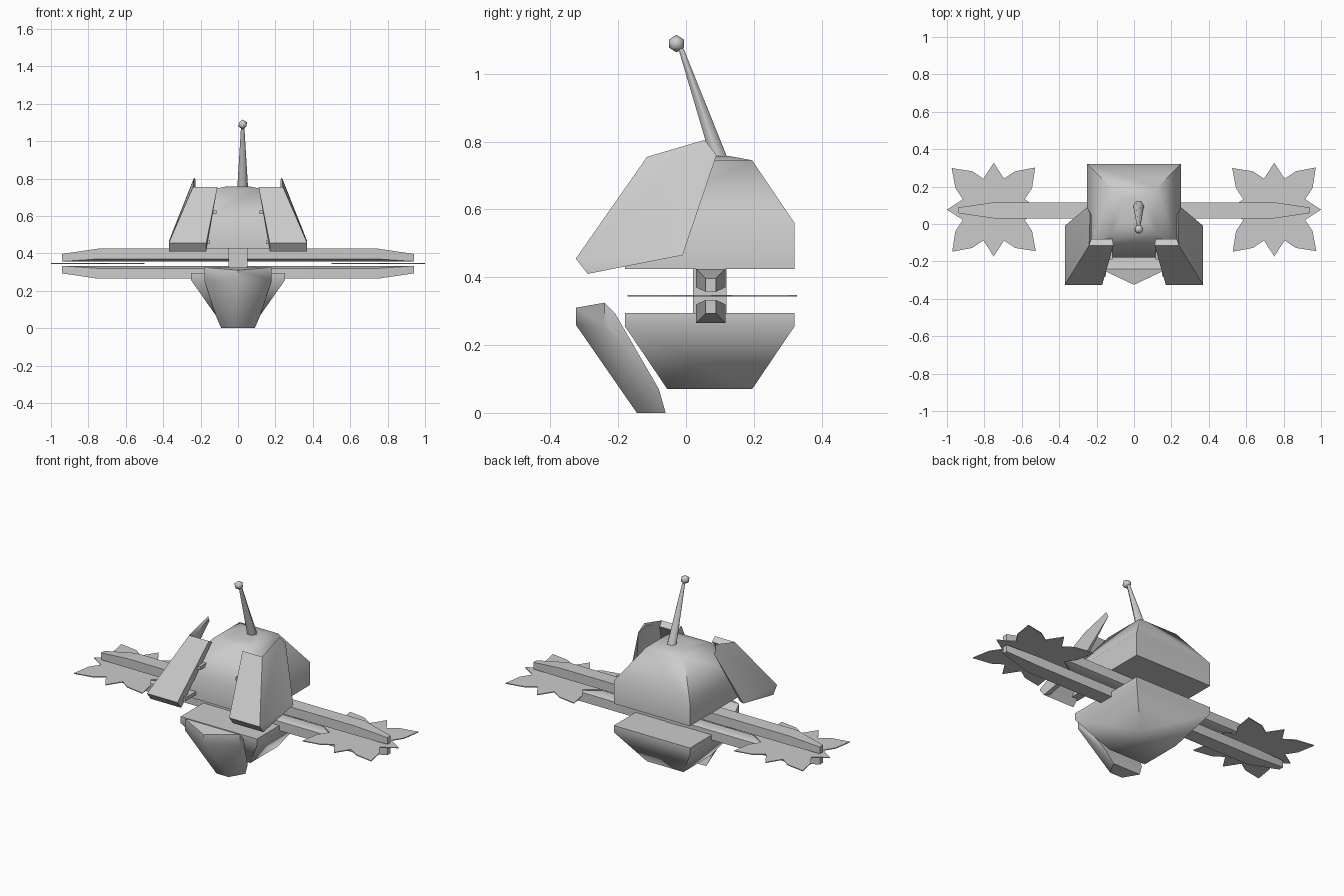
import bpy, bmesh, math
from mathutils import Vector

if "Cube" in bpy.data.objects:
    bpy.data.objects.remove(bpy.data.objects["Cube"])

grey = bpy.data.materials.new("plain grey")
grey.diffuse_color = (0.6, 0.6, 0.6, 1)
grey.use_nodes = True
grey.node_tree.nodes["Principled BSDF"].inputs["Base Color"].default_value = grey.diffuse_color


def finish(name, bm, angle=40):
    bmesh.ops.recalc_face_normals(bm, faces=bm.faces)
    me = bpy.data.meshes.new(name)
    bm.to_mesh(me)
    bm.free()
    me.materials.append(grey)
    me.shade_smooth()
    me.set_sharp_from_angle(angle=math.radians(angle))
    ob = bpy.data.objects.new(name, me)
    bpy.context.collection.objects.link(ob)
    return ob


def hull(name, points, angle=40):
    """Solid convex block around a few corner points."""
    bm = bmesh.new()
    for p in points:
        bm.verts.new(p)
    bmesh.ops.convex_hull(bm, input=bm.verts)
    loose = [v for v in bm.verts if not v.link_faces]
    bmesh.ops.delete(bm, geom=loose, context='VERTS')
    bmesh.ops.dissolve_limit(bm, angle_limit=0.02, verts=bm.verts, edges=bm.edges)
    return finish(name, bm, angle)


def both(points):
    """Points plus their mirror images across x = 0."""
    return points + [(-x, y, z) for x, y, z in points]


def sided(name, points, angle=40):
    """One block on the right and its mirror on the left."""
    hull("right_" + name, points, angle)
    hull("left_" + name, [(-x, y, z) for x, y, z in points], angle)


def box(x0, x1, y0, y1, z0, z1):
    return [(x, y, z) for x in (x0, x1) for y in (y0, y1) for z in (z0, z1)]


def layers(rows):
    """Stacked rectangles: half width, y range, height."""
    return both([(x, y, z) for x, y0, y1, z in rows for y in (y0, y1)])


# Upper and lower bodies
hull("upper_body", layers([(0.25, -0.18, 0.32, 0.425), (0.25, -0.18, 0.32, 0.56),
                           (0.125, -0.055, 0.195, 0.745), (0.065, 0.01, 0.13, 0.757)]), 65)
hull("lower_body", layers([(0.25, -0.18, 0.32, 0.295), (0.25, -0.18, 0.32, 0.255),
                           (0.12, -0.055, 0.195, 0.07)]), 65)

# Central post between the bodies
hull("centre_post", box(-0.05, 0.05, 0.02, 0.12, 0.28, 0.44))

# Long bars above and below the blades
for name, s in (("upper_bar", 1), ("lower_bar", -1)):
    pts = []
    for x, w, low, high in ((0.75, 0.043, 0.025, 0.08), (0.94, 0.015, 0.012, 0.052)):
        pts += [(x, 0.073 + d, 0.345 + s * h) for d in (-w, w) for h in (low, high)]
    hull(name, both(pts), 40)

# Star-shaped saw blades
quarter = [(0.25, 0), (0.165, 0.055), (0.205, 0.115),
           (0.222, 0.225), (0.115, 0.205), (0.055, 0.165)]
for name, cx in (("right_blade", 0.75), ("left_blade", -0.75)):
    bm = bmesh.new()
    ring = []
    for q in range(4):
        for x, y in quarter:
            for _ in range(q):
                x, y = -y, x
            ring.append(bm.verts.new((cx + x, 0.077 + y, 0.3425)))
    face = bm.faces.new(ring)
    top = bmesh.ops.extrude_face_region(bm, geom=[face])
    bmesh.ops.translate(bm, vec=(0, 0, 0.005),
                        verts=[v for v in top["geom"] if isinstance(v, bmesh.types.BMVert)])
    finish(name, bm, 30)

# Folded shoulder shields: sloping front plate and thin side plate
sided("shield_front", [(0.11, -0.115, 0.755), (0.24, -0.115, 0.755),
                       (0.37, -0.325, 0.455), (0.17, -0.325, 0.455),
                       (0.115, -0.08, 0.735), (0.235, -0.08, 0.735),
                       (0.37, -0.29, 0.41), (0.17, -0.29, 0.41)])
sided("shield_side", [(0.24, -0.115, 0.755), (0.25, 0.09, 0.76), (0.235, 0.055, 0.805),
                      (0.37, -0.01, 0.465), (0.37, -0.325, 0.455), (0.37, -0.29, 0.41),
                      (0.228, -0.08, 0.74), (0.228, 0.05, 0.795),
                      (0.34, -0.02, 0.465), (0.34, -0.28, 0.415)])

# Small struts holding the shields
sided("upper_strut", box(0.115, 0.17, -0.19, -0.12, 0.61, 0.63))
sided("lower_strut", box(0.15, 0.20, -0.28, -0.16, 0.45, 0.47))

# Front leg with a pointed prow
hull("front_leg", both([(0.18, -0.21, 0.295), (0.18, -0.24, 0.325), (0, -0.325, 0.31),
                        (0.18, -0.21, 0.25), (0.18, -0.24, 0.255), (0, -0.325, 0.26),
                        (0.04, -0.145, 0), (0.09, -0.06, 0), (0.12, -0.08, 0.07)]), 50)

# Leaning antenna with a ball tip
low, high = Vector((0.025, 0.105, 0.73)), Vector((0.025, -0.015, 1.075))
pts = []
for centre, r in ((low, 0.03), (high, 0.009)):
    for i in range(6):
        a = math.tau * i / 6
        pts.append(centre + Vector((r * math.cos(a), r * math.sin(a), 0)))
hull("antenna", pts, 65)
bpy.ops.mesh.primitive_ico_sphere_add(subdivisions=1, radius=0.026, location=(0.025, -0.028, 1.089))
ball = bpy.context.object
ball.name = "antenna_ball"
ball.data.materials.append(grey)
ball.data.shade_smooth()
